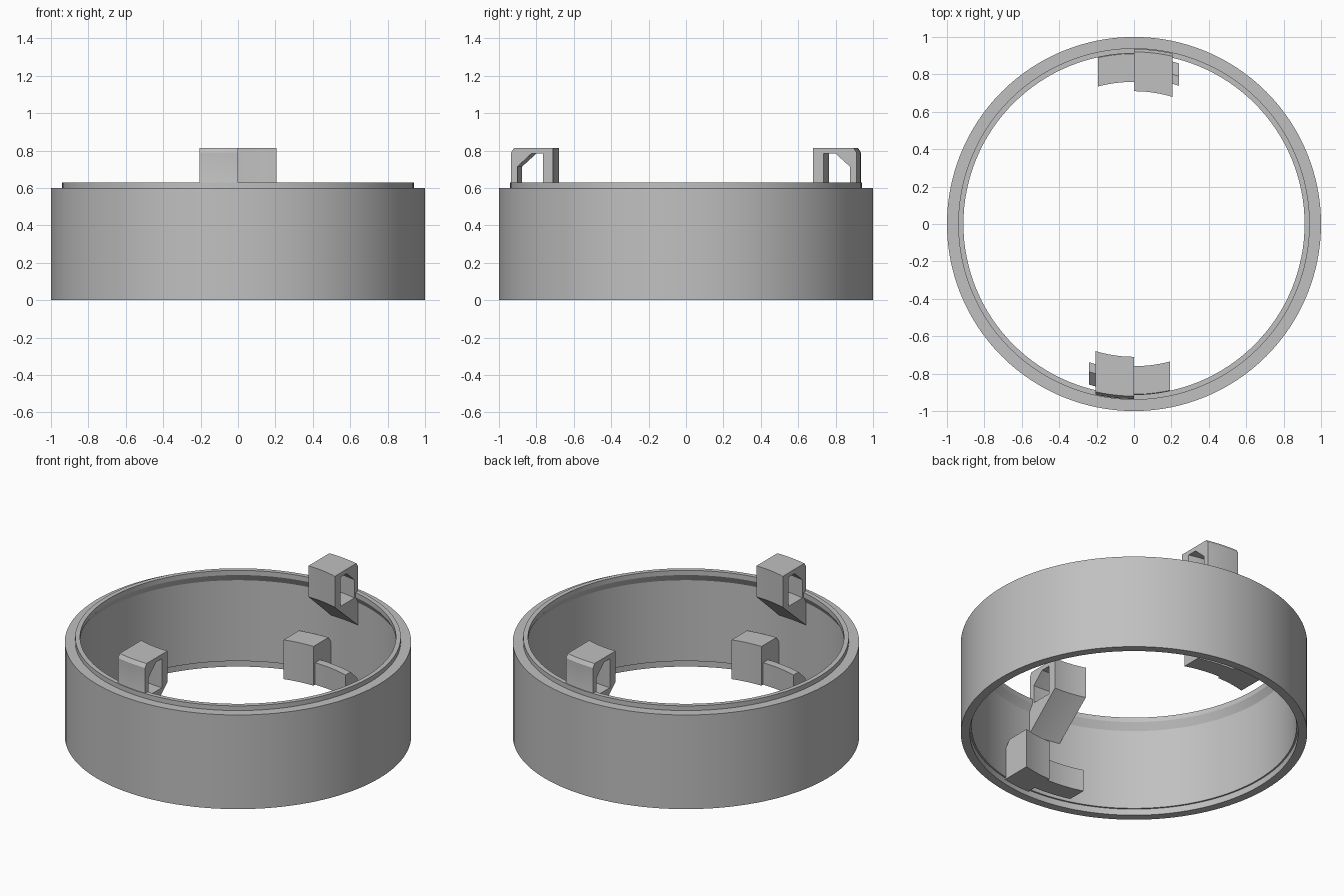
import bpy, bmesh, math

cube = bpy.data.objects.get("Cube")
if cube:
    bpy.data.objects.remove(cube, do_unlink=True)

GREY = (0.53, 0.53, 0.53, 1)
grey = bpy.data.materials.new("matte grey")
grey.use_nodes = True
grey.diffuse_color = GREY
grey.node_tree.nodes["Principled BSDF"].inputs["Base Color"].default_value = GREY


def finish(bm, name):
    bmesh.ops.recalc_face_normals(bm, faces=bm.faces)
    mesh = bpy.data.meshes.new(name)
    bm.to_mesh(mesh)
    bm.free()
    mesh.materials.append(grey)
    obj = bpy.data.objects.new(name, mesh)
    bpy.context.collection.objects.link(obj)
    bpy.ops.object.select_all(action="DESELECT")
    obj.select_set(True)
    bpy.context.view_layer.objects.active = obj
    bpy.ops.object.shade_smooth_by_angle(angle=math.radians(20))
    return obj


def bridge(bm, a, b):
    """Join two closed loops of vertices with quads."""
    n = len(a)
    for i in range(n):
        j = (i + 1) % n
        bm.faces.new((a[i], a[j], b[j], b[i]))


def lathe(name, profile, segments=128):
    bm = bmesh.new()
    loops = []
    for s in range(segments):
        t = math.tau * s / segments
        loops.append([bm.verts.new((r * math.cos(t), r * math.sin(t), z)) for r, z in profile])
    for s in range(segments):
        bridge(bm, loops[s], loops[(s + 1) % segments])
    return finish(bm, name)


def arc_block(name, x0, x1, outlines, side, steps=8):
    """Sweep (radius, height) outlines round the ring between two flat ends.
    A second outline makes a tunnel; side -1 is the front, 1 the back."""
    bm = bmesh.new()
    ends = ([], [])
    for outline in outlines:
        loops = []
        for s in range(steps + 1):
            x = x0 + (x1 - x0) * s / steps
            loops.append([bm.verts.new((-side * x, side * math.sqrt(r * r - x * x), z))
                          for r, z in outline])
        for a, b in zip(loops, loops[1:]):
            bridge(bm, a, b)
        for end, loop in zip(ends, (loops[0], loops[-1])):
            for i, v in enumerate(loop):
                end.append(bm.edges.get((v, loop[(i + 1) % len(loop)])))
    for end in ends:
        bmesh.ops.triangle_fill(bm, edges=end, use_beauty=True)
    return finish(bm, name)


# Ring wall: socket step at the bottom, raised lip with inner chamfer at the top
lathe("ring_wall", [
    (1.0, 0.0), (1.0, 0.6), (0.94, 0.6), (0.94, 0.63), (0.912, 0.63),
    (0.912, 0.6), (0.938, 0.555), (0.938, 0.04), (0.948, 0.04), (0.948, 0.0)])

# Latch profiles as (radius, height)
hook = [(0.71, 0.813), (0.92, 0.813), (0.935, 0.79), (0.935, 0.61),
        (0.95, 0.56), (0.95, 0.4), (0.71, 0.615)]
hook_hole = [(0.765, 0.785), (0.825, 0.785), (0.9, 0.715), (0.9, 0.6), (0.765, 0.6)]
stop = [(0.76, 0.28), (0.91, 0.28), (0.95, 0.22), (0.95, 0.03), (0.76, 0.03)]
tongue = [(0.777, 0.17), (0.826, 0.17), (0.892, 0.105), (0.892, 0.03), (0.777, 0.03)]

# Same latch set on the front and, turned half round, on the back
for label, side in (("front", -1), ("back", 1)):
    arc_block(label + "_hook", -0.207, 0.0, [hook, hook_hole], side)
    arc_block(label + "_stop_block", 0.0, 0.193, [stop], side)
    arc_block(label + "_tongue", -0.24, 0.005, [tongue], side)
